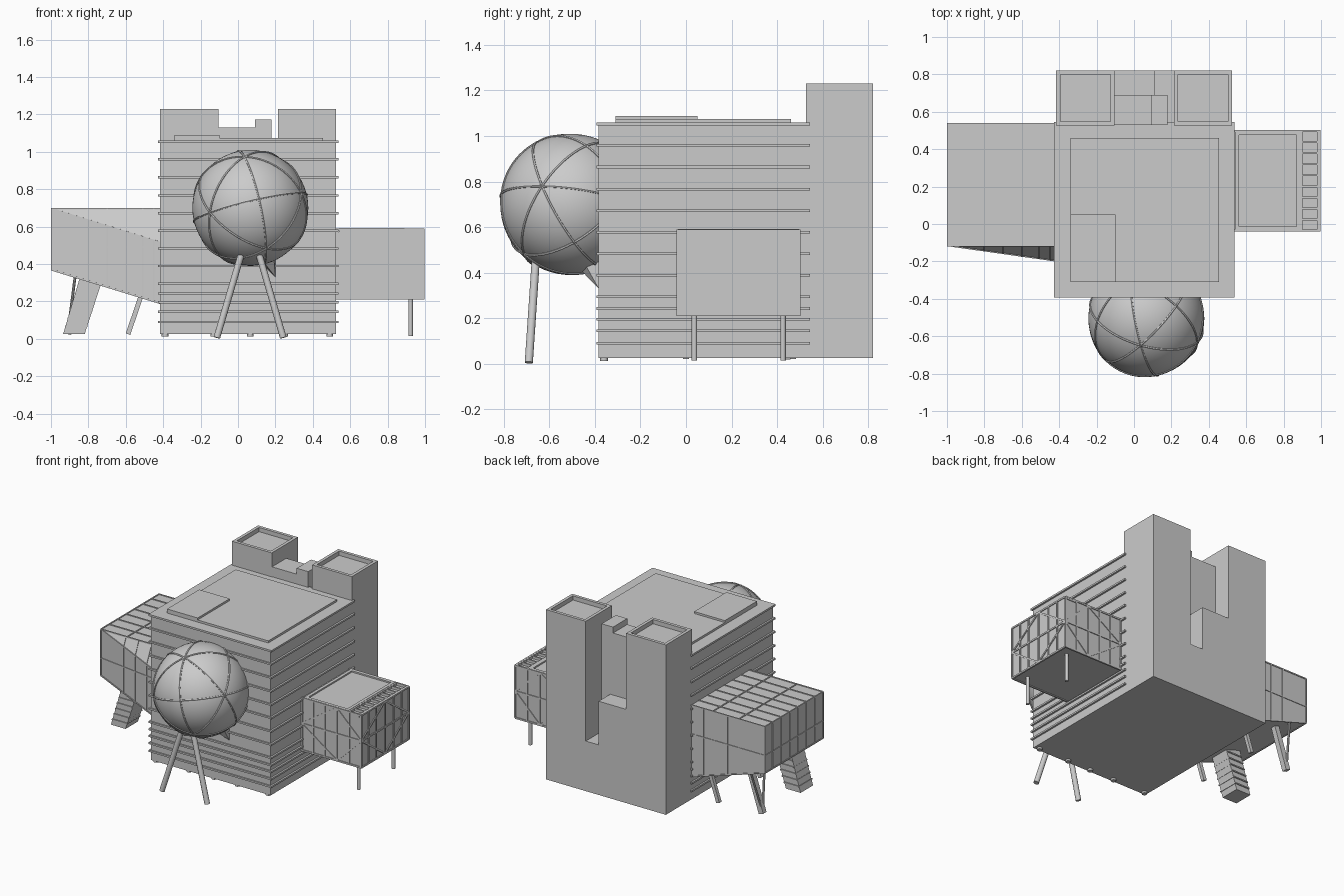
import bpy, bmesh, math
from mathutils import Vector, Matrix

if "Cube" in bpy.data.objects:
    bpy.data.objects.remove(bpy.data.objects["Cube"])


def finish(name, bm):
    me = bpy.data.meshes.new(name)
    bmesh.ops.recalc_face_normals(bm, faces=bm.faces)
    bm.to_mesh(me)
    bm.free()
    ob = bpy.data.objects.new(name, me)
    bpy.context.collection.objects.link(ob)
    return ob


def boxes(name, items):
    """items: (x0, x1, y0, y1, z0, z1)"""
    bm = bmesh.new()
    for x0, x1, y0, y1, z0, z1 in items:
        m = Matrix.Translation(((x0 + x1) / 2, (y0 + y1) / 2, (z0 + z1) / 2))
        bmesh.ops.create_cube(bm, size=1, matrix=m @ Matrix.Diagonal((x1 - x0, y1 - y0, z1 - z0, 1)))
    return finish(name, bm)


def bars(name, items, r, n=4):
    """straight bars between pairs of points"""
    bm = bmesh.new()
    for a, b in items:
        a, b = Vector(a), Vector(b)
        d = b - a
        m = Matrix.Translation((a + b) / 2) @ d.to_track_quat('Z', 'Y').to_matrix().to_4x4()
        if n == 4:
            m = m @ Matrix.Rotation(math.pi / 4, 4, 'Z')
        bmesh.ops.create_cone(bm, cap_ends=True, segments=n, radius1=r, radius2=r, depth=d.length, matrix=m)
    ob = finish(name, bm)
    if n > 4:
        smooth(ob)
    return ob


def hull(name, pts):
    bm = bmesh.new()
    for p in pts:
        bm.verts.new(p)
    bmesh.ops.convex_hull(bm, input=bm.verts)
    bmesh.ops.dissolve_limit(bm, angle_limit=0.01, verts=bm.verts, edges=bm.edges)
    return finish(name, bm)


def smooth(ob):
    bpy.ops.object.select_all(action='DESELECT')
    ob.select_set(True)
    bpy.context.view_layer.objects.active = ob
    bpy.ops.object.shade_smooth_by_angle(angle=math.radians(40))


def rim(x0, x1, y0, y1, z0, z1, w):
    return [(x0, x1, y0, y0 + w, z0, z1), (x0, x1, y1 - w, y1, z0, z1),
            (x0, x0 + w, y0 + w, y1 - w, z0, z1), (x1 - w, x1, y0 + w, y1 - w, z0, z1)]


# Main block, floor ledges and roof slabs
boxes("main_block", [(-.416, .525, -.383, .535, .025, 1.05)])
LEDGES = [.96, .864, .767, .672, .578, .483, .389, .295, .243, .196, .145, .09]
boxes("floor_ledges", [(-.428, .538, -.393, .545, z - .006, z + .006) for z in LEDGES])
boxes("roof", [(-.428, .538, -.393, .545, 1.047, 1.06)])
boxes("roof_slab", [(-.34, .455, -.31, .46, 1.06, 1.075)])
boxes("roof_hatch", [(-.34, -.1, -.31, .05, 1.07, 1.089)])
bars("base_pads", [((x, y, .012), (x, y, .03)) for x in (-.39, -.13, .065, .25, .49)
                   for y in (-.36,)], .018, 12)

# Rear service towers with a stepped slot between them
for side, x0, x1 in (("left", -.416, -.104), ("right", .213, .525)):
    boxes(side + "_tower", [(x0, x1, .527, .82, .025, 1.2)])
    boxes(side + "_tower_parapet", rim(x0, x1, .527, .82, 1.2, 1.23, .022))
boxes("rear_core", [(-.104, .213, .53, .82, .025, .38), (-.104, .112, .53, .82, .38, .69),
                    (-.104, .18, .53, .69, .38, 1.13), (.09, .18, .53, .69, 1.13, 1.172)])

# Sphere with six great-circle ribs
C = Vector((.066, -.505, .70))
R = .31
bm = bmesh.new()
bmesh.ops.create_uvsphere(bm, u_segments=64, v_segments=32, radius=R, matrix=Matrix.Translation(C))
smooth(finish("sphere", bm))
a = Vector((.048, -.306, .05)).normalized()
b = Vector((.264, .02, -.17))
b = (b - a * b.dot(a)).normalized()
c = a.cross(b)
bm = bmesh.new()
N, M, T = 72, 6, .0065
for n in (a + b, a - b, b + c, b - c, a + c, a - c):
    q = n.to_track_quat('Z', 'Y')
    rings = []
    for i in range(N):
        u = math.tau * i / N
        ring = []
        for j in range(M):
            v = math.tau * j / M
            rr = R + T * math.cos(v)
            p = Vector((rr * math.cos(u), rr * math.sin(u), T * math.sin(v)))
            ring.append(bm.verts.new(C + q @ p))
        rings.append(ring)
    for i in range(N):
        for j in range(M):
            k, l = (i + 1) % N, (j + 1) % M
            bm.faces.new((rings[i][j], rings[k][j], rings[k][l], rings[i][l]))
smooth(finish("sphere_ribs", bm))
bars("sphere_legs", [((.017, -.66, .45), (-.113, -.69, .006)),
                     ((.113, -.66, .45), (.242, -.69, .006))], .018, 16)
hull("sphere_bracket", [(.13, -.47, .42), (.20, -.383, .33), (.20, -.383, .46), (.19, -.45, .45),
                        (.13, -.383, .40)])

# Right pavilion with lattice faces, roof frame, vents and legs
X0, X1, Y0, Y1, Z0, Z1 = .525, .992, -.035, .497, .215, .585
ZM, XM, YM = .403, .8, .23
boxes("right_pavilion", [(X0, X1, Y0, Y1, Z0, .572)])
lat = []
for y in (Y0, Y1):
    lat += [((x, y, Z0), (x, y, Z1)) for x in (.53, .615, .705, .8, .9, X1)]
    lat += [((X0, y, z), (X1, y, z)) for z in (Z0, ZM, Z1)]
    d = [(X0, y, ZM), (XM, y, Z1), (X1, y, ZM), (XM, y, Z0)]
    lat += [(d[i], d[i - 1]) for i in range(4)]
lat += [((X1, y, Z0), (X1, y, Z1)) for y in (.045, .13, .23, .327, .415)]
lat += [((X1, Y0, z), (X1, Y1, z)) for z in (Z0, ZM, Z1)]
d = [(X1, Y0, ZM), (X1, YM, Z1), (X1, Y1, ZM), (X1, YM, Z0)]
lat += [(d[i], d[i - 1]) for i in range(4)]
bars("right_lattice", lat, .008)
boxes("right_roof_frame", rim(.54, .89, Y0, Y1, .57, .592, .022))
boxes("right_roof_panel", [(.562, .868, -.013, .475, .57, .582)])
step = (Y1 - Y0) / 9
boxes("right_vents", [(.89, .902, Y0, Y1, .57, .59), (.978, .992, Y0, Y1, .57, .59)] +
      [(.9, .98, Y0 + i * step - .005, Y0 + i * step + .005, .57, .59) for i in range(10)])
bars("right_legs", [((.923, y, .015), (.923, y, .22)) for y in (.037, .426)], .012, 16)


# Left wing: sloped underside and a flared front panel
def front_y(x): return -.115 - .08 * (x + 1) / .57
def low(x): return .37 - .18 * (x + 1) / .585
def fold(x): return .695 - .18 * (x + 1) / .585


L, I, B, T = -.995, -.416, .535, .695
hull("left_wing", [(L, B, T), (L, B, low(L)), (I, B, T), (I, B, low(I)), (L, -.115, T),
                   (L, -.115, low(L)), (I, -.115, T), (I, front_y(I), low(I)), (I, front_y(I), fold(I))])
WX = (L, -.8, -.7, -.6, -.51, -.45)
WY = (.535, .45, .353, .257, .165, .07, -.025, -.115)
ribs = []
for x in WX:
    ribs += [((x, B, low(x)), (x, B, T)), ((x, front_y(x), low(x)), (x, front_y(x), fold(x)))]
    if x > L:
        ribs.append(((x, front_y(x), fold(x)), (x, -.115, T)))
for z in (.49,):
    ribs += [((L, B, z), (I, B, z)), ((L, -.115, z), (I, front_y(I), z)), ((L, B, z), (L, -.115, z))]
for y in WY:
    ribs += [((L, y, T), (I, y, T)), ((L, y, low(L)), (L, y, T))]
ribs += [((x, -.115, T), (x, B, T)) for x in (L, -.79, -.585)]
ribs += [((L, -.115, low(L)), (I, front_y(I), low(I))), ((L, B, low(L)), (I, B, low(I))),
         ((L, -.115, T), (I, front_y(I), fold(I))), ((L, -.115, low(L)), (L, B, low(L)))]
bars("left_ribs", ribs, .006)

# Enclosed stair leaning under the wing, with step bands
bm_pts = [(x, y, z) for y in (-.09, .05) for x, z in ((-.935, .025), (-.82, .025), (-.73, .30), (-.845, .33))]
hull("left_stair", bm_pts)
bands = []
for i in range(1, 7):
    z = .025 + i * .042
    s = .09 * i * .042 / .29
    bands.append((-.937 + s, -.817 + s, -.097, .057, z - .004, z + .004))
boxes("left_stair_bands", bands)

# Wing props
bars("left_props", [((-.588, y, .025), (-.515, y, .24)) for y in (0, .47)], .018)
bars("left_rear_leg", [((-.91, .44, .025), (-.81, .44, .33))], .026)
bars("left_braces", [((-.91, .44, .03), (-.87, .52, .34)), ((-.91, .44, .03), (-.87, .36, .34))], .008, 8)
